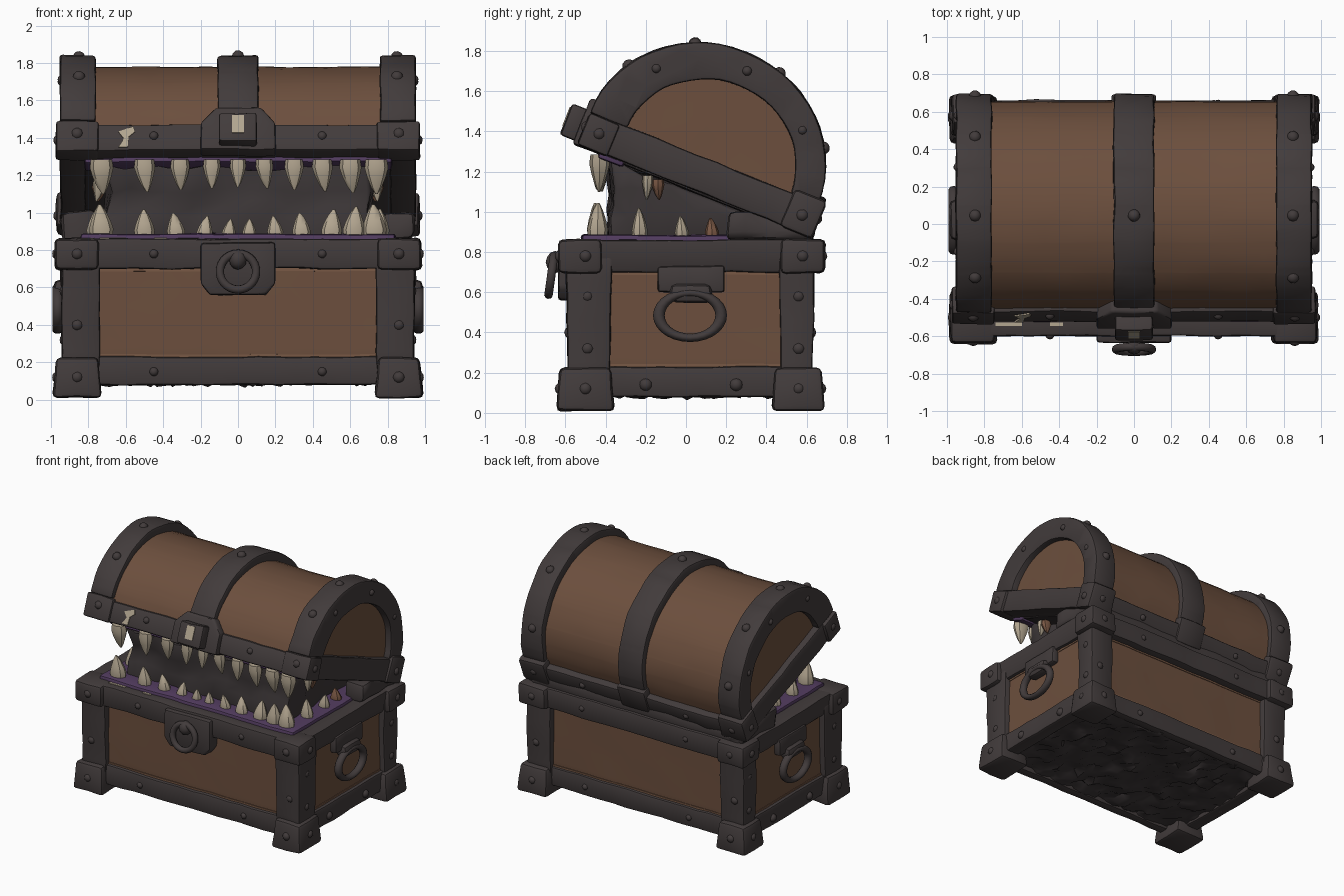
import bpy, bmesh, math, random
from mathutils import Matrix, Vector, noise

random.seed(4)
if "Cube" in bpy.data.objects:
    bpy.data.objects.remove(bpy.data.objects["Cube"])

def material(name, rgb):
    m = bpy.data.materials.new(name)
    m.use_nodes = True
    m.diffuse_color = (*rgb, 1)
    m.node_tree.nodes["Principled BSDF"].inputs["Base Color"].default_value = (*rgb, 1)
    return m

WOOD = material("brown wood", (0.15, 0.078, 0.047))
WORN = material("worn wood", (0.19, 0.1, 0.06))
IRON = material("dark iron", (0.054, 0.044, 0.044))
FLESH = material("dark flesh", (0.046, 0.038, 0.039))
GUM = material("purple gum", (0.085, 0.045, 0.115))
BONE = material("pale bone", (0.45, 0.38, 0.28))
STAIN = material("stained bone", (0.2, 0.1, 0.06))

# The open lid has its own tilted frame, centred on its rim
LID = Matrix.Translation((0, 0.09, 1.265)) @ Matrix.Rotation(math.radians(-21.8), 4, 'X')
WORLD = Matrix.Identity(4)

def smooth(ob):
    bpy.ops.object.select_all(action='DESELECT')
    ob.select_set(True)
    bpy.context.view_layer.objects.active = ob
    bpy.ops.object.shade_smooth_by_angle(angle=math.radians(38))

def finish(bm, name, mat, frame=WORLD, bevel=0.0, dent=0.0, step=0.1):
    """Bevel, hammer and place a mesh, then make it an object."""
    bmesh.ops.recalc_face_normals(bm, faces=bm.faces)
    if bevel:
        edges = [e for e in bm.edges if e.calc_face_angle(0) > 0.6]
        bmesh.ops.bevel(bm, geom=edges, offset=bevel, segments=2, profile=0.5,
                        affect='EDGES', clamp_overlap=True)
    for axis in range(3 if dent else 0):
        vals = [v.co[axis] for v in bm.verts]
        n = int((max(vals) - min(vals)) / step)
        for i in range(1, n):
            co, no = Vector(), Vector()
            no[axis] = 1
            co[axis] = min(vals) + (max(vals) - min(vals)) * i / n
            bmesh.ops.bisect_plane(bm, geom=bm.verts[:] + bm.edges[:] + bm.faces[:],
                                   plane_co=co, plane_no=no)
    for v in bm.verts:
        v.co += noise.noise_vector(v.co * 0.6 / step) * dent
    bm.transform(frame)
    me = bpy.data.meshes.new(name)
    bm.to_mesh(me)
    bm.free()
    me.materials.append(mat)
    ob = bpy.data.objects.new(name, me)
    bpy.context.collection.objects.link(ob)
    smooth(ob)

def box(name, mat, x, y, z, frame=WORLD, bevel=0.015, dent=0.008, taper=(0, 0), step=0.1):
    """Box from ranges; taper shifts the top outline inward along x and y."""
    bm = bmesh.new()
    bmesh.ops.create_cube(bm, size=1)
    for v in bm.verts:
        shrink = (*taper, 0) if v.co.z > 0 else (0, 0, 0)
        v.co = [(r[0] + r[1]) / 2 + c * (r[1] - r[0] - 2 * t)
                for r, c, t in zip((x, y, z), v.co, shrink)]
    finish(bm, name, mat, frame, bevel, dent, step)

def extrude(name, mat, pts, depth, axis='x', frame=WORLD, bevel=0.015, dent=0.008):
    """Extrude a (y, z) outline along x, or an (x, z) outline along y."""
    bm = bmesh.new()
    place = (lambda p, d: (d, p[0], p[1])) if axis == 'x' else (lambda p, d: (p[0], d, p[1]))
    face = bm.faces.new([bm.verts.new(place(p, depth[0])) for p in pts])
    out = bmesh.ops.extrude_face_region(bm, geom=[face])["geom"]
    shift = Vector(place((0, 0), depth[1] - depth[0]))
    bmesh.ops.translate(bm, vec=shift, verts=[g for g in out if isinstance(g, bmesh.types.BMVert)])
    finish(bm, name, mat, frame, bevel, dent)

def arc(a, b, c=0, n=28):
    return [(c - a * math.cos(math.pi * i / n), b * math.sin(math.pi * i / n)) for i in range(n + 1)]

def mirrored(lo, hi):
    return (("left", (lo, hi)), ("right", (-hi, -lo)))

# Chest body: wooden box, bottom band, top rim, rough recessed underside
box("body_wood", WOOD, (-.9, .9), (-.545, .585), (.16, .84), dent=.005)
box("underside", FLESH, (-.88, .88), (-.53, .57), (.1, .2), bevel=0, dent=.045, step=.05)
for end, band, rim in (("front", (-.575, -.5), (-.6, -.45)), ("back", (.535, .61), (.5, .65))):
    box(end + "_bottom_band", IRON, (-.925, .925), band, (.08, .23))
    box(end + "_rim", IRON, (-.955, .955), rim, (.70, .86))
for side, x in mirrored(.82, .93):
    box(side + "_bottom_band", IRON, x, (-.56, .6), (.08, .23))
    box(side + "_rim", IRON, x, (-.6, .64), (.70, .86), taper=(-.025, 0))

# Worn wood along the panel edges
for z in ((.22, .243), (.687, .71)):
    for y in ((-.55, -.542), (.582, .59)):
        box("worn_edge", WORN, (-.75, .75), y, z, bevel=0, dent=.004)
    for side, x in mirrored(.897, .905):
        box(side + "_worn_edge", WORN, x, (-.38, .48), z, bevel=0, dent=.004)

# Corner posts, feet and rim corners
for side, x in mirrored(.74, .94):
    for end, y in (("front", (-.585, -.38)), ("back", (.475, .625))):
        box(f"{side}_{end}_post", IRON, x, y, (.15, .78), taper=(-.004, -.014))
for side, x in mirrored(.73, .99):
    for end, y in (("front", (-.645, -.355)), ("back", (.425, .69))):
        box(f"{side}_{end}_foot", IRON, x, y, (.01, .225), bevel=.025, taper=(.02, .02))
for side, x in mirrored(.745, .98):
    for end, y in (("front", (-.635, -.42)), ("back", (.47, .69))):
        box(f"{side}_{end}_rim_corner", IRON, x, y, (.695, .862), bevel=.025)

# Lid: wooden barrel, end arches, centre strap
barrel = [(-.575, -.08)] + arc(.575, .505) + [(.575, -.08)]
extrude("lid_barrel", WOOD, barrel, (-.9, .9), frame=LID, bevel=0, dent=.005)
for side, x in mirrored(.76, .95):
    extrude(side + "_lid_arch", IRON, arc(.612, .57) + arc(.435, .4, .025)[::-1], x, frame=LID)
extrude("lid_centre_strap", IRON, arc(.612, .57) + arc(.53, .46)[::-1], (-.108, .108), frame=LID)
box("strap_tail", IRON, (-.12, .12), (.55, .642), (-.15, .04), LID)

# Lid rim and its corner brackets
for name, u in (("lid_front_rim", (-.597, -.46)), ("lid_back_rim", (.48, .628))):
    box(name, IRON, (-.95, .95), u, (-.165, -.014), LID)
for side, x in mirrored(.8, .95):
    box(side + "_lid_rim", IRON, x, (-.58, .61), (-.165, .005), LID)
for side, x in mirrored(.745, .972):
    box(side + "_lid_front_corner", IRON, x, (-.612, -.45), (-.17, .0), LID)
    box(side + "_lid_back_corner", IRON, x, (.47, .648), (-.17, .03), LID, bevel=.025)

# Mouth: gums, palate, throat mass and hinge filler
box("lower_gum", GUM, (-.84, .84), (-.52, .5), (.8, .885))
box("upper_gum", GUM, (-.82, .82), (-.49, -.36), (-.19, -.1), LID)
box("palate", FLESH, (-.82, .82), (-.37, .5), (-.175, -.09), LID)
extrude("throat", FLESH, [(-.39, .86), (-.36, 1.05), (-.39, 1.25), (.55, .93), (.55, .86)],
        (-.7, .7), dent=.045)
for side, x in mirrored(.77, .94):
    extrude(side + "_hinge", IRON, [(.2, .85), (.21, 1.02), (.35, 1.0), (.63, .92), (.63, .85)], x,
            bevel=.04, dent=.03)
box("back_seal", IRON, (-.9, .9), (.5, .63), (.84, .93))

# Teeth: faceted, bulging spikes
def tooth(bm, x, y, z, r, h):
    lean = Vector((random.uniform(-.02, .02), random.uniform(-.015, .015), 0))
    rings = []
    for t, k in ((0, .9), (.25, 1), (.5, .8), (.8, .45), (1, .1)):
        ring_mid = Vector((x, y, z + h * t)) + lean * t * t
        rings.append([bm.verts.new(ring_mid + Vector((math.cos(a), .8 * math.sin(a), 0)) * r * k)
                      for a in (math.tau * i / 8 for i in range(8))])
    for lo, hi in zip(rings, rings[1:]):
        for i in range(8):
            bm.faces.new((lo[i], lo[(i + 1) % 8], hi[(i + 1) % 8], hi[i]))
    bm.faces.new(rings[0])
    bm.faces.new(rings[-1])

lower, upper, stained = bmesh.new(), bmesh.new(), bmesh.new()
for x in (-.73, -.5, -.33, -.18, -.05, .06, .2, .34, .5, .62, .73):
    k = abs(x) / .73
    tooth(lower, x, -.44, .87, .035 + .03 * k, .09 + .085 * k)
for x in (-.73, -.5, -.31, -.14, 0, .14, .3, .45, .6, .74):
    k = abs(x) / .73
    tooth(upper, x, -.43, 1.285, .043 + .02 * k, -.15 - .035 * k)
for s in (-1, 1):
    tooth(lower, s * .76, -.23, .87, .05, .15)
    tooth(lower, s * .76, -.02, .87, .045, .11)
    tooth(stained, s * .76, .13, .87, .045, .1)
    tooth(upper, s * .74, -.19, 1.18, .035, -.12)
    tooth(stained, s * .74, -.14, 1.16, .04, -.1)
for name, bm, mat in (("lower_teeth", lower, BONE), ("upper_teeth", upper, BONE),
                      ("stained_teeth", stained, STAIN)):
    finish(bm, name, mat)

# Clasp on the lid, with a pale keyhole, and the lock plate below it
plate = [(-.2, -.175), (.2, -.175), (.2, -.02), (.12, .07), (-.12, .07), (-.2, -.02)]
extrude("clasp_plate", IRON, plate, (-.635, -.52), 'y', LID)
box("clasp_block", IRON, (-.1, .1), (-.71, -.61), (-.155, .01), LID)
box("keyhole", BONE, (-.033, .033), (-.716, -.707), (-.11, -.01), LID, bevel=0, dent=0)
plate = [(-.2, .84), (.2, .84), (.2, .62), (.15, .56), (-.15, .56), (-.2, .62)]
extrude("lock_plate", IRON, plate, (-.635, -.53), 'y')

# Bare scratches on the lid rim and the body rim
scratch = [(-.64, -.15), (-.59, -.15), (-.585, -.09), (-.55, -.06), (-.56, -.03), (-.64, -.06), (-.61, -.1)]
extrude("rim_scratch", BONE, scratch, (-.605, -.597), 'y', LID, bevel=0, dent=0)
for x in ((-.74, -.6), (-.45, -.38)):
    box("edge_scratch", BONE, x, (-.545, -.527), (.858, .867), bevel=0, dent=0)

# Ring pulls
def ring(name, loc, rot, scale, major, minor):
    bpy.ops.mesh.primitive_torus_add(location=loc, rotation=rot, major_radius=major,
                                     minor_radius=minor, major_segments=28, minor_segments=10)
    ob = bpy.context.object
    ob.name, ob.scale = name, scale
    ob.data.materials.append(IRON)
    smooth(ob)

ring("lock_ring", (0, -.67, .685), (math.radians(82), 0, 0), (1, 1, 1), .097, .022)
for side, s in (("left", 1), ("right", -1)):
    ring(side + "_handle", (s * .965, .02, .485), (0, math.pi / 2, 0), (.72, 1, 1), .155, .029)
    box(side + "_handle_plate", IRON, sorted((s * .89, s * .95)), (-.14, .19), (.6, .73))
    box(side + "_handle_clip", IRON, sorted((s * .9, s * .985)), (-.08, .13), (.55, .64), bevel=.03)

# Rivets and knobs, half sunk in the iron
def blob(bm, co, r, frame=WORLD):
    m = frame @ Matrix.Translation(co) @ Matrix.Diagonal((*r, 1))
    bmesh.ops.create_icosphere(bm, subdivisions=2, radius=1, matrix=m)

bm = bmesh.new()
R, SMALL = (.033,) * 3, (.025,) * 3
for s in (-1, 1):
    for y, z in ((-.62, .12), (.665, .12), (-.573, .4), (.615, .4), (-.62, .78), (.67, .78)):
        blob(bm, (s * .86, y, z), R)
    for x, y, z in ((.962, -.5, .12), (.962, .56, .12), (.962, -.5, .78), (.962, .58, .78), (.922, -.49, .32),
                    (.922, -.49, .58), (.922, .56, .32), (.922, .56, .58), (.922, -.2, .14), (.922, .25, .14)):
        blob(bm, (s * x, y, z), R)
    for y, z in ((-.592, .78), (.64, .78), (-.567, .15), (.602, .15)):
        blob(bm, (s * .45, y, z), SMALL)
    for u in (-.59, .62):
        blob(bm, (s * .45, u, -.08), SMALL, LID)
        blob(bm, (s * .86, u * 1.01, -.07), R, LID)
        blob(bm, (s * .955, u * .9, -.08), R, LID)
    for t in (.7, 1.5, 2.4):
        blob(bm, (s * .94, .525 * math.cos(t), .485 * math.sin(t)), SMALL, LID)
    for t in (.5, 1.25, 2, 2.6):
        blob(bm, (s * .85, .605 * math.cos(t), .56 * math.sin(t)), R, LID)
blob(bm, (0, .61 * math.cos(2), .565 * math.sin(2)), R, LID)
blob(bm, (0, -.65, .75), (.048, .048, .055))
finish(bm, "rivets", IRON)
